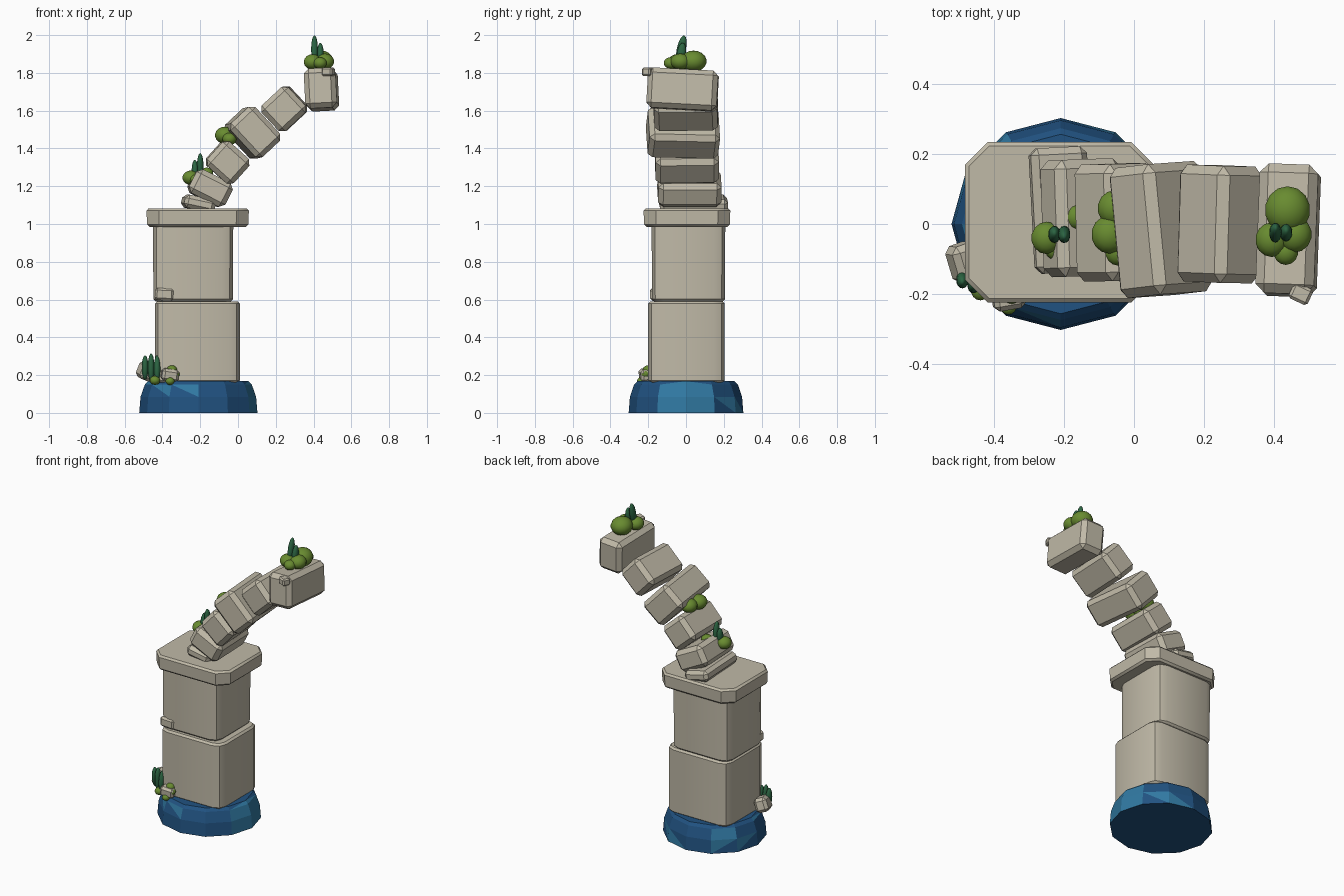
import bpy, bmesh, math, random
from mathutils import Matrix, Vector, Euler

if "Cube" in bpy.data.objects:
    bpy.data.objects.remove(bpy.data.objects["Cube"])
random.seed(4)


def material(name, rgb):
    m = bpy.data.materials.new(name)
    m.use_nodes = True
    m.diffuse_color = (*rgb, 1)
    m.node_tree.nodes["Principled BSDF"].inputs["Base Color"].default_value = (*rgb, 1)
    return m


STONE = material("warm stone", (0.53, 0.49, 0.39))
DEEP = material("deep blue", (0.015, 0.085, 0.22))
LIGHT = material("light blue", (0.03, 0.19, 0.36))
MOSS = material("moss green", (0.14, 0.26, 0.03))
LEAF = material("leaf green", (0.025, 0.13, 0.055))


def finish(name, bm, mats, smooth=None):
    bmesh.ops.recalc_face_normals(bm, faces=bm.faces)
    mesh = bpy.data.meshes.new(name)
    bm.to_mesh(mesh)
    bm.free()
    for m in mats:
        mesh.materials.append(m)
    ob = bpy.data.objects.new(name, mesh)
    bpy.context.collection.objects.link(ob)
    if smooth:
        bpy.ops.object.select_all(action="DESELECT")
        bpy.context.view_layer.objects.active = ob
        ob.select_set(True)
        bpy.ops.object.shade_smooth_by_angle(angle=math.radians(smooth))
    return ob


def stone(name, loc, size, rot=(0, 0, 0), chamfer=0.025):
    """Chamfered, flat-sided block."""
    bm = bmesh.new()
    bmesh.ops.create_cube(bm, size=1)
    bmesh.ops.scale(bm, vec=size, verts=bm.verts)
    bmesh.ops.bevel(bm, geom=bm.edges[:], offset=chamfer, segments=1, affect="EDGES")
    turn = Euler([math.radians(a) for a in rot]).to_matrix().to_4x4()
    bm.transform(Matrix.Translation(loc) @ turn)
    return finish(name, bm, [STONE])


def course(name, low, high, corner, segments, base_scale=1.0, yaw=0):
    """Tower course with rounded upright corners, given by its two extremes."""
    low, high = Vector(low), Vector(high)
    bm = bmesh.new()
    bmesh.ops.create_cube(bm, size=1)
    bmesh.ops.scale(bm, vec=high - low, verts=bm.verts)
    upright = [e for e in bm.edges if abs(e.verts[0].co.z - e.verts[1].co.z) > 0.01]
    bmesh.ops.bevel(bm, geom=upright, offset=corner, segments=segments,
                    profile=0.5, affect="EDGES")
    for v in bm.verts:
        if v.co.z < 0:
            v.co.x *= base_scale
            v.co.y *= base_scale
    bm.transform(Matrix.Translation((low + high) / 2) @ Matrix.Rotation(math.radians(yaw), 4, "Z"))
    ob = finish(name, bm, [STONE], 35)
    mod = ob.modifiers.new("edge wear", "BEVEL")
    mod.width, mod.segments = 0.012, 1
    mod.limit_method, mod.angle_limit = "ANGLE", math.radians(60)
    return ob


def blobs(name, mat, items):
    """Group of soft ellipsoids: centre, radii, lean about x."""
    bm = bmesh.new()
    for loc, radii, lean in items:
        m = (Matrix.Translation(loc) @ Matrix.Rotation(math.radians(lean), 4, "X")
             @ Matrix.Diagonal((*radii, 1)))
        bmesh.ops.create_uvsphere(bm, u_segments=14, v_segments=9, radius=1, matrix=m)
    return finish(name, bm, [mat], 60)


def bush(name, items):
    return blobs(name, MOSS, [(p, (r, r * 1.05, r * 0.85), 0) for p, r in items])


def leaves(name, items):
    return blobs(name, LEAF, [(p, (0.018, 0.024, h), lean) for p, h, lean in items])


# Faceted blue footing
bm = bmesh.new()
rings = []
for z, r in ((0, 0.313), (0.085, 0.306), (0.15, 0.283), (0.168, 0.265)):
    rings.append([bm.verts.new((-0.21 + r * math.cos(i * math.tau / 12),
                                r * 0.97 * math.sin(i * math.tau / 12), z)) for i in range(12)])
for a, b in zip(rings, rings[1:]):
    for i in range(12):
        j = (i + 1) % 12
        bm.faces.new((a[i], a[j], b[j], b[i]))
bm.faces.new(rings[0][::-1])
bm.faces.new(rings[-1])
bmesh.ops.triangulate(bm, faces=[f for f in bm.faces if len(f.verts) == 4])
for f in bm.faces:
    c = f.calc_center_median()
    facing_left = c.x > 0.04 and abs(c.y) < 0.17
    if len(f.verts) == 3 and (facing_left or random.random() < 0.17):
        f.material_index = 1
finish("footing", bm, [DEEP, LIGHT])

# Tower
course("lower_course", (-0.44, -0.2, 0.16), (0.01, 0.205, 0.59), 0.06, 2)
course("upper_course", (-0.45, -0.182, 0.59), (-0.025, 0.208, 1.0), 0.06, 2, 0.99)
course("tower_cap", (-0.485, -0.225, 0.985), (0.058, 0.235, 1.083), 0.065, 1, 0.985)

# Broken arch: centre, size, rotation
arch = [
    ((-0.21, 0.04, 1.108), (0.165, 0.36, 0.07), (0, 12, 3)),
    ((-0.148, 0.018, 1.19), (0.215, 0.335, 0.14), (0, 27, 2)),
    ((-0.055, 0.005, 1.327), (0.19, 0.335, 0.175), (1, 42, 2)),
    ((0.077, -0.016, 1.483), (0.245, 0.375, 0.18), (-2, 47, 4)),
    ((0.245, 0, 1.61), (0.185, 0.335, 0.195), (1, 47, -1)),
    ((0.442, -0.018, 1.712), (0.168, 0.372, 0.212), (-3, -3, -2)),
]
for n, (loc, size, rot) in enumerate(arch, 1):
    stone(f"arch_block_{n}", loc, size, rot, 0.02 if n == 1 else 0.026)

# Loose small stones
stone("top_pebble", (0.478, -0.2, 1.805), (0.06, 0.05, 0.045), (0, 0, -25), 0.008)
stone("ledge_pebble", (-0.39, -0.147, 0.628), (0.1, 0.085, 0.065), (0, 3, 0), 0.012)
stone("foot_stone_side", (-0.485, -0.11, 0.22), (0.08, 0.11, 0.09), (10, 20, 20), 0.018)
stone("foot_stone_front", (-0.36, -0.215, 0.2), (0.09, 0.06, 0.065), (5, 8, 10), 0.014)

# Greenery
bush("top_bush", [((0.44, 0.04, 1.862), 0.066), ((0.395, -0.045, 1.858), 0.048),
                  ((0.46, -0.03, 1.86), 0.05), ((0.435, -0.08, 1.852), 0.036)])
leaves("top_leaves", [((0.405, -0.025, 1.925), 0.075, -12), ((0.436, -0.025, 1.9), 0.06, -8)])
bush("middle_bush", [((-0.07, -0.03, 1.47), 0.053), ((-0.055, 0.045, 1.47), 0.05),
                     ((-0.045, -0.08, 1.45), 0.038)])
bush("lower_bush", [((-0.25, -0.04, 1.245), 0.045), ((-0.225, -0.07, 1.235), 0.032),
                    ((-0.165, 0.02, 1.27), 0.034)])
leaves("lower_leaves", [((-0.228, -0.03, 1.28), 0.06, -5), ((-0.2, -0.03, 1.305), 0.07, 5)])
leaves("foot_leaves", [((-0.492, -0.16, 0.24), 0.065, 5), ((-0.46, -0.175, 0.24), 0.075, 0),
                       ((-0.428, -0.18, 0.235), 0.07, -5)])
bush("foot_moss", [((-0.44, -0.19, 0.172), 0.028), ((-0.35, -0.2, 0.228), 0.028),
                   ((-0.36, -0.235, 0.168), 0.024), ((-0.33, -0.215, 0.205), 0.022)])
